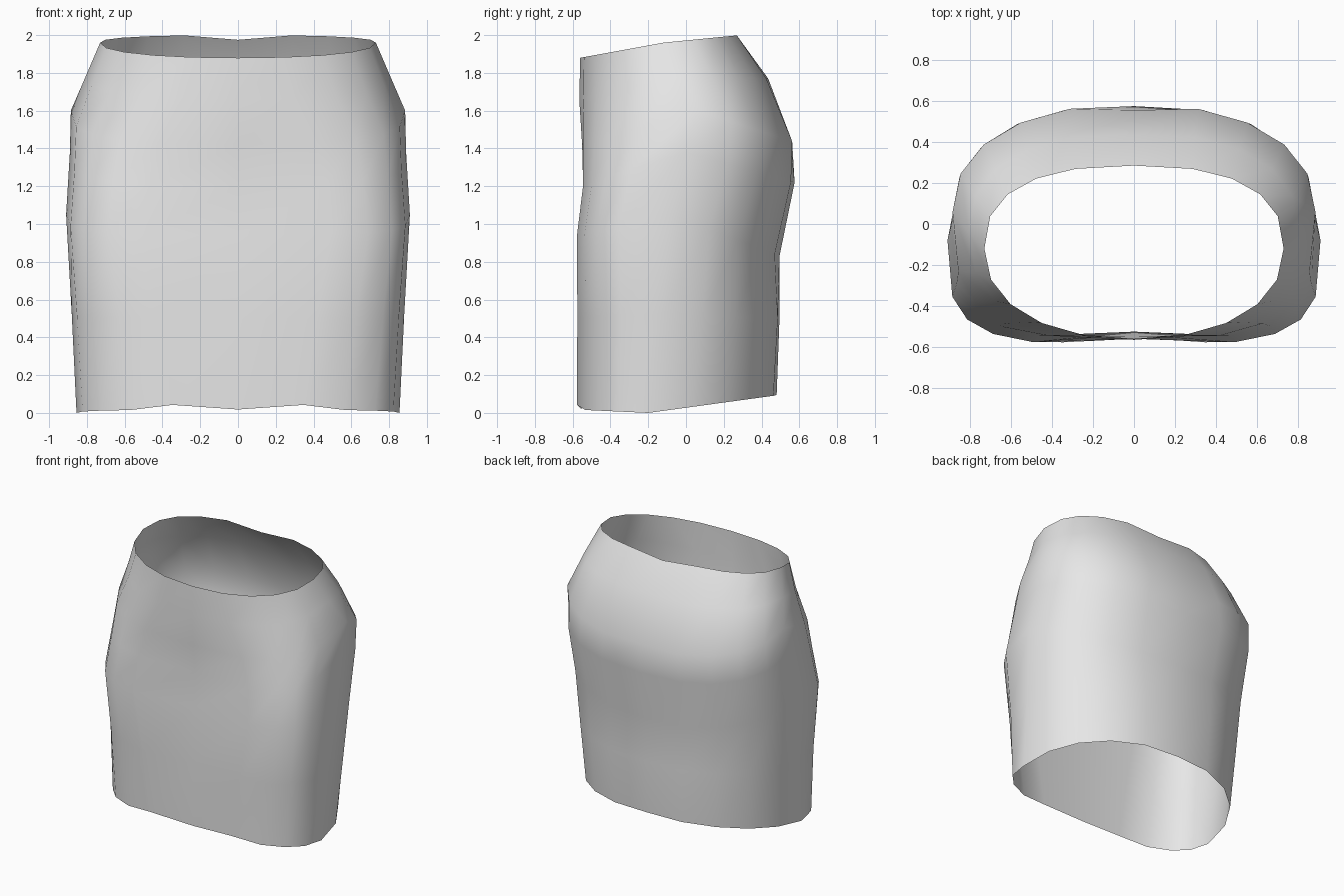
import bpy, bmesh, math

cube = bpy.data.objects.get("Cube")
if cube:
    bpy.data.objects.remove(cube)

SIDES = 20

# Rings from waistband to hem:
# heights (front, side, back), half width, depths (front, widest, back),
# squareness (front, back), centre dents (front, back)
RINGS = [
    ((1.88, 1.96, 2.0), .73, (-.56, -.12, .285), (2.2, 2.5), (0, 0)),
    ((1.66, 1.78, 1.77), .807, (-.565, -.04, .445), (2.4, 2.35), (0, .01)),
    ((1.42, 1.6, 1.43), .885, (-.565, .06, .585), (3.1, 2.25), (.015, .03)),
    ((1.2, 1.38, 1.22), .89, (-.56, 0, .58), (3.6, 2.4), (.035, .005)),
    ((.94, 1.05, .83), .91, (-.59, -.08, .495), (3.8, 2.25), (.05, 0)),
    ((.5, .52, .5), .88, (-.59, -.13, .515), (3.1, 2.15), (.03, .02)),
    ((.018, 0, .095), .855, (-.592, -.2, .495), (2.6, 2.15), (.04, .015)),
]


def ring_points(heights, width, depths, powers, dents):
    """One rounded-square ring, running from the front centre round by +x."""
    points = []
    for k in range(SIDES):
        a = math.tau * k / SIDES
        s, c = math.sin(a), math.cos(a)
        back = c < 0
        power = 2 / powers[back]
        x = math.copysign(abs(s) ** power, s) * width
        reach = abs(c) ** power if abs(c) > .001 else 0
        end = 2 if back else 0
        y = depths[1] + (depths[end] - depths[1]) * reach
        z = heights[1] + (heights[end] - heights[1]) * reach
        # soft dent along the centre line
        if k == 0:
            y += dents[0]
        elif k == SIDES // 2:
            y -= dents[1]
        points.append([x, y, z])
    return points


rings = [ring_points(*r) for r in RINGS]

# gentle waves in the waistband and the hem
rings[0][SIDES // 2][2] -= .025
for k in (1, -1):
    rings[-1][k][2] += .025

# Open fabric tube
bm = bmesh.new()
rows = [[bm.verts.new(p) for p in ring] for ring in rings]
for upper, lower in zip(rows, rows[1:]):
    for k in range(SIDES):
        n = (k + 1) % SIDES
        bm.faces.new((lower[k], lower[n], upper[n], upper[k]))
for face in bm.faces:
    face.smooth = True

mesh = bpy.data.meshes.new("skirt")
bm.to_mesh(mesh)
bm.free()
skirt = bpy.data.objects.new("skirt", mesh)
bpy.context.collection.objects.link(skirt)

# Plain light fabric
fabric = bpy.data.materials.new("light grey fabric")
fabric.use_nodes = True
colour = (.8, .8, .8, 1)
fabric.diffuse_color = colour
fabric.node_tree.nodes["Principled BSDF"].inputs["Base Color"].default_value = colour
mesh.materials.append(fabric)
